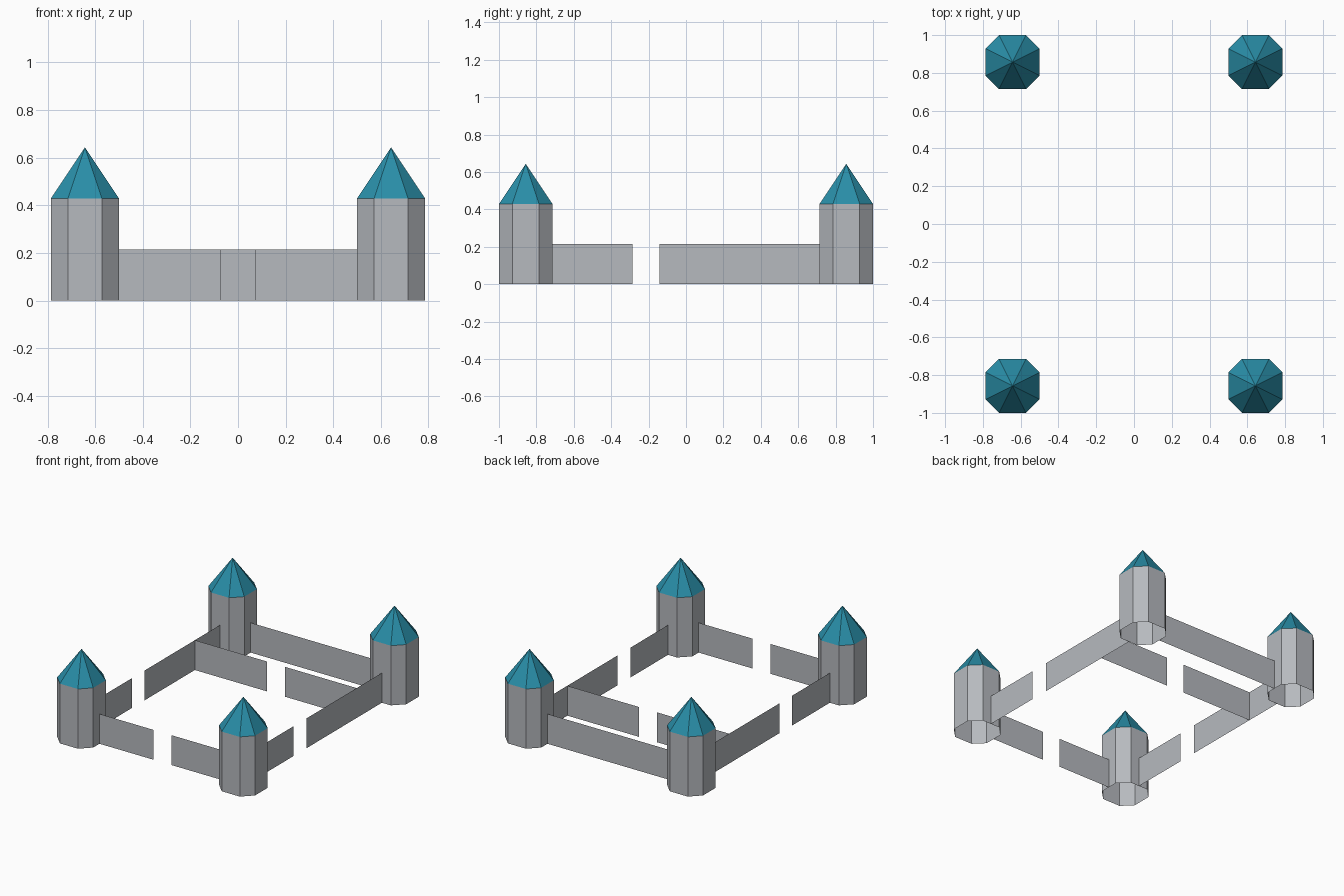
import bpy

if "Cube" in bpy.data.objects:
    bpy.data.objects.remove(bpy.data.objects["Cube"])

U = 1 / 14            # modelling unit
TX, TY = 9 * U, 12 * U  # tower centres


def material(name, rgb):
    m = bpy.data.materials.new(name)
    m.diffuse_color = (*rgb, 1)
    m.use_nodes = True
    m.node_tree.nodes["Principled BSDF"].inputs["Base Color"].default_value = m.diffuse_color
    return m


stone = material("stone_grey", (0.47, 0.49, 0.52))
teal = material("roof_teal", (0.022, 0.27, 0.39))


def mesh_object(name, verts, faces, mat, loc=(0, 0, 0)):
    me = bpy.data.meshes.new(name)
    me.from_pydata(verts, [], faces)
    me.materials.append(mat)
    ob = bpy.data.objects.new(name, me)
    ob.location = loc
    bpy.context.collection.objects.link(ob)
    return ob


# Eight-sided tower outline, counter-clockwise
OUTLINE = [(2, -1), (2, 1), (1, 2), (-1, 2), (-2, 1), (-2, -1), (-1, -2), (1, -2)]


def ring(z):
    return [(x * U, y * U, z * U) for x, y in OUTLINE]


def tower(tag, x, y):
    # open shaft
    mesh_object("tower_" + tag, ring(0) + ring(6),
                [(i, (i + 1) % 8, (i + 1) % 8 + 8, i + 8) for i in range(8)],
                stone, (x, y, 0))
    # pointed roof
    mesh_object("roof_" + tag, ring(6) + [(0, 0, 9 * U)],
                [(i, (i + 1) % 8, 8) for i in range(8)], teal, (x, y, 0))


def wall(name, x0, y0, x1, y1):
    # thin upright panel, coordinates in units
    h = 3 * U
    a, b = (x0 * U, y0 * U), (x1 * U, y1 * U)
    mesh_object(name, [(*a, 0), (*b, 0), (*b, h), (*a, h)], [(0, 1, 2, 3)], stone)


for s, side in ((-1, "left"), (1, "right")):
    tower("front_" + side, s * TX, -TY)
    tower("back_" + side, s * TX, TY)
    # side walls with a gate gap
    wall("side_wall_front_" + side, s * 9, -10, s * 9, -4)
    wall("side_wall_back_" + side, s * 9, -2, s * 9, 10)
    # front and inner walls, each with a central gap
    wall("front_wall_" + side, s * 7, -12, s * 1, -12)
    wall("inner_wall_" + side, s * 9, 6, s * 1, 6)

# unbroken back wall
wall("back_wall", -7, 12, 7, 12)
